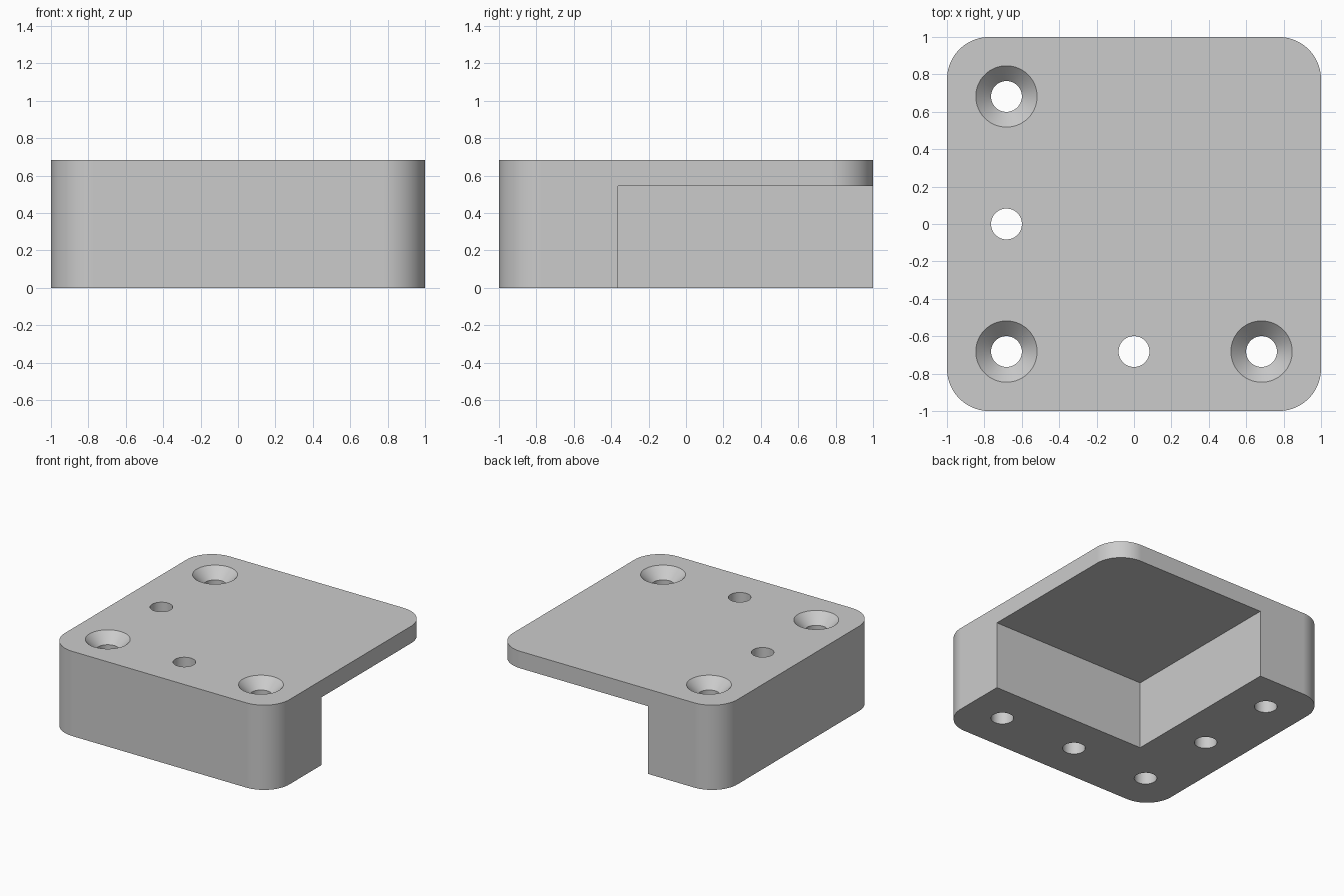
import bpy, bmesh, math
from mathutils import Vector

if "Cube" in bpy.data.objects:
    bpy.data.objects.remove(bpy.data.objects["Cube"], do_unlink=True)

HEIGHT = 0.682       # overall height
STEP = -0.364        # inner faces of the L-shaped foot
UNDERSIDE = 0.545    # underside of the top plate
HOLE = 0.0825        # hole radius
SINK = 0.164         # countersink radius
INSET = 0.682        # hole distance from the centre

grey = bpy.data.materials.new("plain_grey")
grey.use_nodes = True
colour = (0.6, 0.6, 0.6, 1)
grey.diffuse_color = colour
grey.node_tree.nodes["Principled BSDF"].inputs["Base Color"].default_value = colour


def make_object(name, bm):
    bmesh.ops.recalc_face_normals(bm, faces=bm.faces[:])
    mesh = bpy.data.meshes.new(name)
    bm.to_mesh(mesh)
    bm.free()
    mesh.materials.append(grey)
    obj = bpy.data.objects.new(name, mesh)
    bpy.context.collection.objects.link(obj)
    return obj


def box(name, low, high, radius=0):
    """Box between two corners, with optional rounded upright edges."""
    low, high = Vector(low), Vector(high)
    bm = bmesh.new()
    bmesh.ops.create_cube(bm, size=1)
    for v in bm.verts:
        v.co = (low + high) / 2 + v.co * (high - low)
    if radius:
        upright = [e for e in bm.edges
                   if abs(e.verts[0].co.z - e.verts[1].co.z) > 0.1]
        bmesh.ops.bevel(bm, geom=upright, offset=radius, segments=20,
                        profile=0.5, affect='EDGES')
    return make_object(name, bm)


def lathe(name, x, y, profile, sides=64):
    """Closed round solid from (radius, height) points, bottom to top."""
    bm = bmesh.new()
    rings = []
    for r, z in profile:
        angles = [2 * math.pi * i / sides for i in range(sides)]
        rings.append([bm.verts.new((x + r * math.cos(a), y + r * math.sin(a), z))
                      for a in angles])
    for a, b in zip(rings, rings[1:]):
        for i in range(sides):
            j = (i + 1) % sides
            bm.faces.new((a[i], a[j], b[j], b[i]))
    bm.faces.new(rings[0])
    bm.faces.new(rings[-1])
    return make_object(name, bm)


# Rounded block
bracket = box("corner_bracket", (-1, -1, 0), (1, 1, HEIGHT), radius=0.227)

# Pocket that leaves the top plate and the L-shaped foot
cutters = [box("pocket_cutter", (STEP, STEP, -0.1), (1.2, 1.2, UNDERSIDE))]

# Plain holes and 45 degree countersunk holes
over = 0.05
plain = [(HOLE, -over), (HOLE, HEIGHT + over)]
sunk = [(HOLE, -over), (HOLE, HEIGHT - (SINK - HOLE)), (SINK + over, HEIGHT + over)]
for x, y in ((0, -INSET), (-INSET, 0)):
    cutters.append(lathe("hole_cutter", x, y, plain))
for x, y in ((-INSET, -INSET), (INSET, -INSET), (-INSET, INSET)):
    cutters.append(lathe("countersink_cutter", x, y, sunk))

bpy.ops.object.select_all(action='DESELECT')
bpy.context.view_layer.objects.active = bracket
bracket.select_set(True)
for cutter in cutters:
    cutter.hide_render = True
    mod = bracket.modifiers.new("cut", 'BOOLEAN')
    mod.operation = 'DIFFERENCE'
    mod.solver = 'EXACT'
    mod.object = cutter
    bpy.ops.object.modifier_apply(modifier=mod.name)
    bpy.data.objects.remove(cutter, do_unlink=True)

# Smooth rounds, crisp edges, flat faces kept flat
bpy.ops.object.shade_smooth_by_angle(angle=math.radians(30))
normals = bracket.modifiers.new("flat_faces", 'WEIGHTED_NORMAL')
normals.keep_sharp = True
